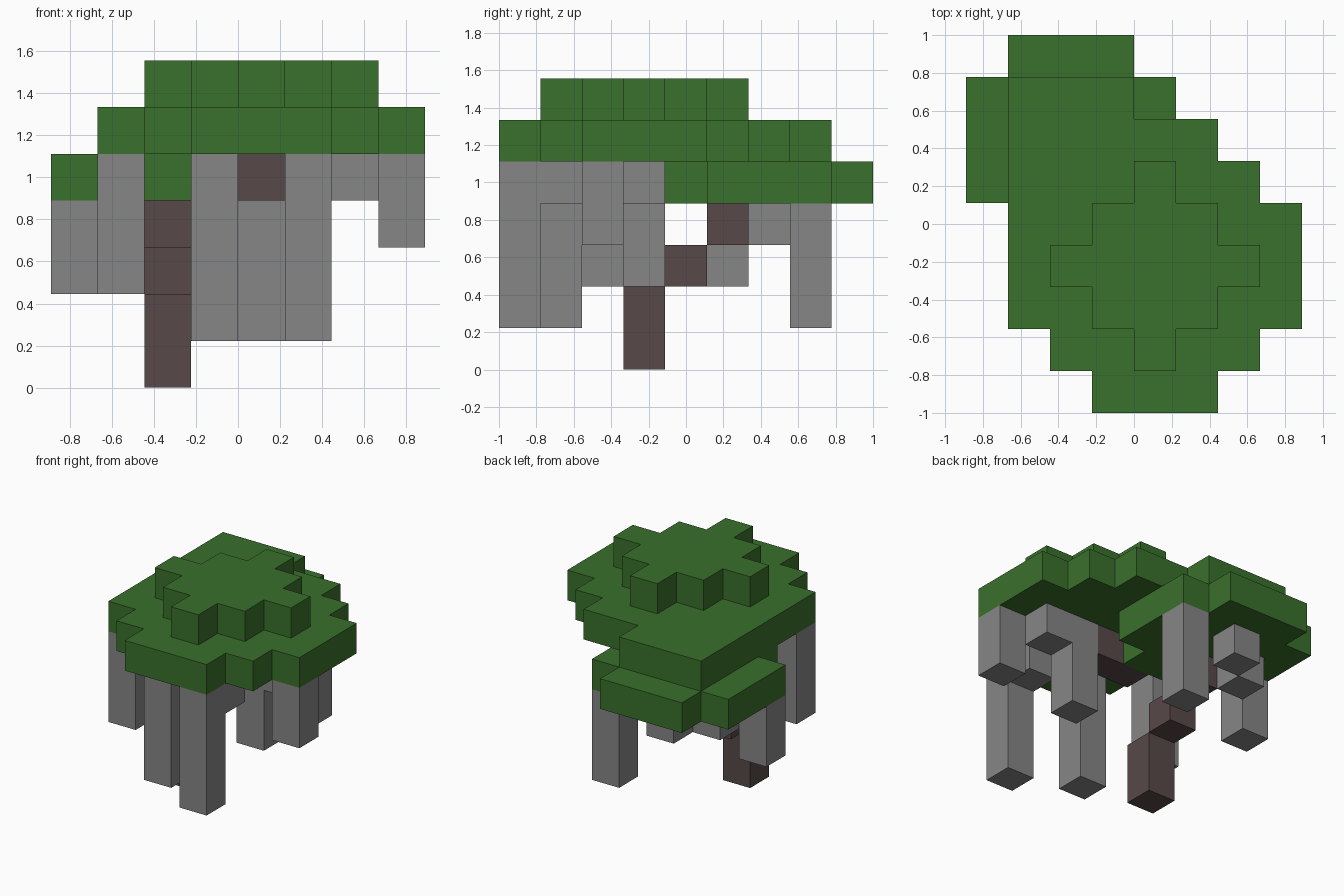
import bpy
import bmesh
from mathutils import Vector

if "Cube" in bpy.data.objects:
    bpy.data.objects.remove(bpy.data.objects["Cube"], do_unlink=True)

UNIT = 2 / 9                      # edge of one block
ORIGIN = Vector((-4, -4.5, 0))    # grid corner, in blocks


def material(name, colour):
    mat = bpy.data.materials.new(name)
    mat.use_nodes = True
    mat.diffuse_color = (*colour, 1)
    mat.node_tree.nodes["Principled BSDF"].inputs["Base Color"].default_value = (*colour, 1)
    return mat


GREEN = material("leaf_green", (0.042, 0.162, 0.025))
GREY = material("root_grey", (0.24, 0.24, 0.24))
BROWN = material("bark_brown", (0.095, 0.068, 0.065))


def build(name, cells, mat):
    """Join grid blocks into one shell, without the faces between them."""
    cells = set(cells)
    bm = bmesh.new()
    for cell in cells:
        centre = Vector(cell) + Vector((0.5, 0.5, 0.5))
        for axis in range(3):
            for side in (-1, 1):
                step = Vector((0, 0, 0))
                step[axis] = side
                if tuple(int(c + s) for c, s in zip(cell, step)) in cells:
                    continue
                u, v = Vector((0, 0, 0)), Vector((0, 0, 0))
                u[(axis + 1) % 3] = 0.5
                v[(axis + 2) % 3] = 0.5 * side
                mid = centre + step / 2 + ORIGIN
                corners = (mid - u - v, mid + u - v, mid + u + v, mid - u + v)
                bm.faces.new([bm.verts.new(p * UNIT) for p in corners])
    bmesh.ops.remove_doubles(bm, verts=bm.verts, dist=0.001)
    bmesh.ops.dissolve_limit(bm, angle_limit=0.01, verts=bm.verts, edges=bm.edges)
    mesh = bpy.data.meshes.new(name)
    bm.to_mesh(mesh)
    bm.free()
    mesh.materials.append(mat)
    obj = bpy.data.objects.new(name, mesh)
    bpy.context.collection.objects.link(obj)


def rows(spans, first_row, level):
    """One leaf layer from the (first, last) block of each row."""
    return [(i, first_row + n, level)
            for n, (a, b) in enumerate(spans) for i in range(a, b + 1)]


def column(x, y, bottom, top):
    return [(x, y, k) for k in range(bottom, top + 1)]


# Leaf canopy, from the low rear clump to the crown
build("rear_leaves", rows([(1, 3), (0, 4), (0, 4), (0, 4), (1, 3)], 4, 4), GREEN)
build("main_leaves", rows([(3, 5), (2, 6), (1, 7), (1, 7), (1, 7),
                           (1, 6), (1, 5), (1, 3)], 0, 5), GREEN)
build("crown_leaves", rows([(4, 4), (3, 5), (2, 6), (3, 5), (4, 4)], 1, 6), GREEN)

# Leaning trunk and the branch under the crown
build("trunk", column(2, 3, 0, 1) + [(2, 4, 2), (2, 5, 3)], BROWN)
build("upper_branch", [(3, 3, 4), (4, 3, 4)], BROWN)

# Hanging grey columns
build("front_column", column(5, 0, 1, 4) + [(5, 1, 4)], GREY)
build("front_middle_column", column(3, 1, 1, 4), GREY)
build("right_column", column(1, 2, 2, 4), GREY)
build("left_column", column(7, 2, 3, 4), GREY)
build("inner_column", column(5, 3, 2, 4) + [(6, 3, 4)], GREY)
build("rear_column", column(4, 7, 1, 3), GREY)
build("rear_right_column", column(0, 5, 2, 3), GREY)
build("rear_short_column", [(2, 7, 3)], GREY)
build("rear_inner_column", [(1, 6, 3)], GREY)
